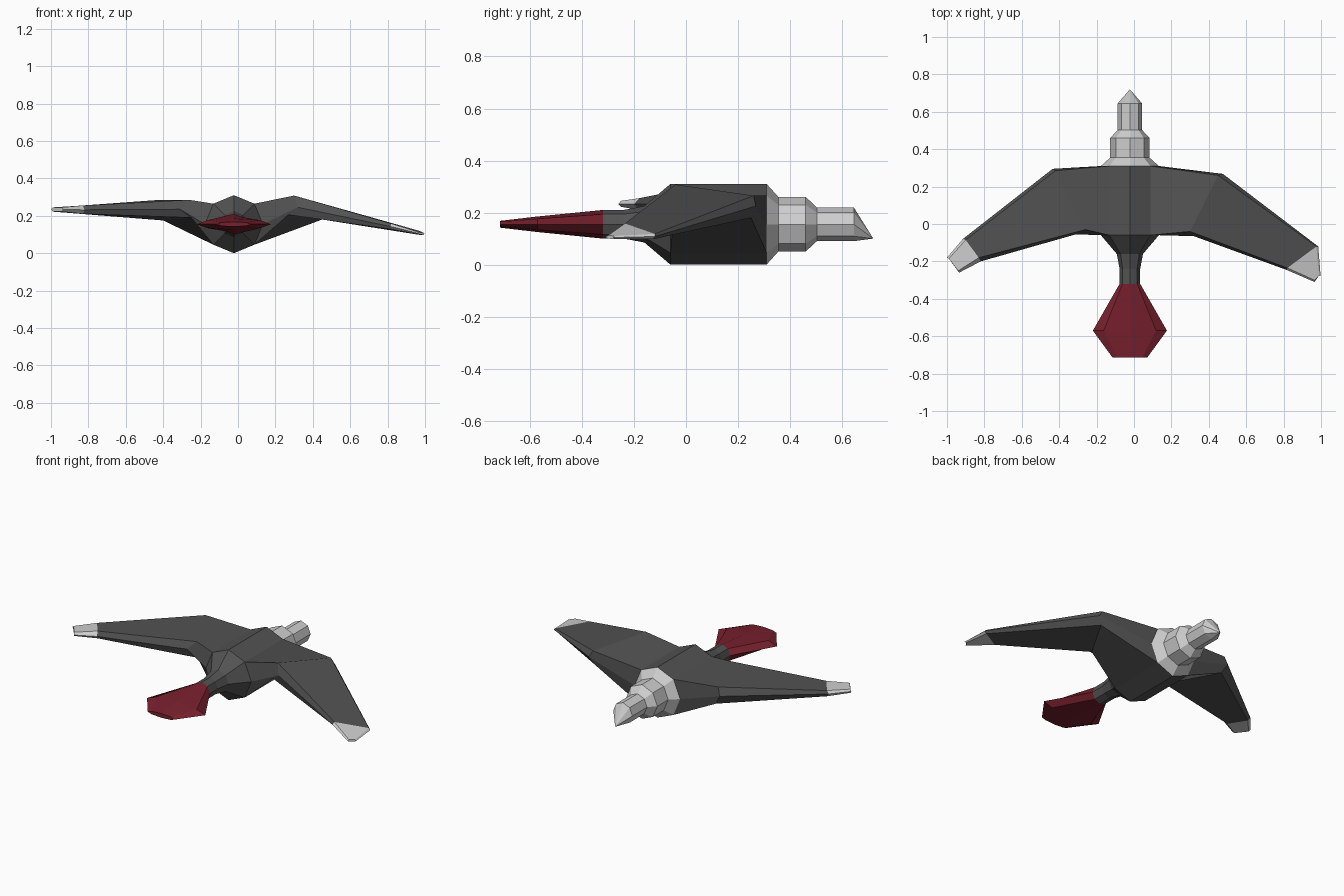
import bpy, bmesh, math

if "Cube" in bpy.data.objects:
    bpy.data.objects.remove(bpy.data.objects["Cube"])

CX, CZ = -0.022, 0.155


def material(name, rgb):
    m = bpy.data.materials.new(name)
    m.diffuse_color = (*rgb, 1)
    m.use_nodes = True
    m.node_tree.nodes["Principled BSDF"].inputs["Base Color"].default_value = m.diffuse_color
    return m


DARK = material("dark_grey", (0.085, 0.085, 0.085))
LIGHT = material("light_grey", (0.62, 0.62, 0.62))
RED = material("deep_red", (0.19, 0.015, 0.027))


def ring(y, rx, rz, z=CZ):
    """Octagon across the y axis, with a corner on top."""
    return [(CX + rx * math.cos(k * math.pi / 4), y, z + rz * math.sin(k * math.pi / 4))
            for k in range(8)]


def loft(name, rings, mat, cap_start=False, cap_end=False, skip=None):
    """Skin a list of rings; skip(segment, side) leaves a face open."""
    bm = bmesh.new()
    vs = [[bm.verts.new(p) for p in r] for r in rings]
    n = len(rings[0])
    for s in range(len(vs) - 1):
        for k in range(n):
            if skip and skip(s, k):
                continue
            j = (k + 1) % n
            bm.faces.new((vs[s][k], vs[s][j], vs[s + 1][j], vs[s + 1][k]))
    if cap_start:
        bm.faces.new(vs[0])
    if cap_end:
        bm.faces.new(vs[-1])
    bmesh.ops.remove_doubles(bm, verts=bm.verts, dist=0.0005)
    bmesh.ops.recalc_face_normals(bm, faces=bm.faces)
    me = bpy.data.meshes.new(name)
    bm.to_mesh(me)
    bm.free()
    me.materials.append(mat)
    ob = bpy.data.objects.new(name, me)
    bpy.context.collection.objects.link(ob)
    return ob


# Body: octagonal tube, open at the sides where the wings grow out
body_profile = [(-0.32, 0.055), (-0.24, 0.055), (-0.16, 0.07), (-0.06, 0.155), (0.31, 0.155)]
loft("body", [ring(y, r, r) for y, r in body_profile], DARK, cap_end=True,
     skip=lambda s, k: s == 3 and k in (0, 7, 3, 4))

# Head: stepped collar and skull, beak drooping to a low point
head_profile = [(0.31, 0.155), (0.355, 0.105), (0.46, 0.105), (0.503, 0.065), (0.645, 0.065)]
head = [ring(y, r, r) for y, r in head_profile] + [ring(0.72, 0, 0, 0.10)]
loft("head", head, LIGHT)

# Tail: flattened fan
tail_profile = [(-0.32, 0.055, 0.055), (-0.57, 0.198, 0.03), (-0.715, 0.092, 0.013)]
loft("tail", [ring(*p) for p in tail_profile], RED, cap_end=True)

# Wing sections: trailing top, leading top, leading mid,
# leading bottom, trailing bottom, trailing mid
right_elbow = [(.30, -.04, .308), (.45, .26, .265), (.475, .268, .225),
               (.45, .25, .18), (.27, -.045, .205), (.32, -.065, .245)]
right_wrist = [(.82, -.235, .158), (.975, -.12, .118), (.985, -.12, .108),
               (.97, -.125, .098), (.82, -.23, .128), (.815, -.245, .143)]
right_end = [(.965, -.30, .112), (.99, -.275, .11), (.998, -.28, .104),
             (.99, -.275, .098), (.965, -.30, .10), (.965, -.31, .106)]
left_elbow = [(-.26, -.03, .285), (-.42, .285, .285), (-.435, .295, .235),
              (-.40, .28, .175), (-.25, -.035, .19), (-.31, -.055, .235)]
left_wrist = [(-.83, -.18, .255), (-.90, -.085, .25), (-.915, -.08, .235),
              (-.90, -.085, .215), (-.83, -.18, .21), (-.82, -.2, .232)]
left_end = [(-.94, -.25, .245), (-.99, -.185, .245), (-1, -.18, .235),
            (-.99, -.185, .222), (-.94, -.25, .222), (-.935, -.26, .233)]


def root(side):
    """Six body corners that a wing starts from."""
    near, far = ring(-0.06, .155, .155), ring(0.31, .155, .155)
    up, mid, low = (1, 0, 7) if side > 0 else (3, 4, 5)
    return [near[up], far[up], far[mid], far[low], near[low], near[mid]]


for label, side, elbow, wrist, end in (("right", 1, right_elbow, right_wrist, right_end),
                                       ("left", -1, left_elbow, left_wrist, left_end)):
    loft(label + "_wing", [root(side), elbow, wrist], DARK)
    loft(label + "_wing_tip", [wrist, end], LIGHT, cap_end=True)
